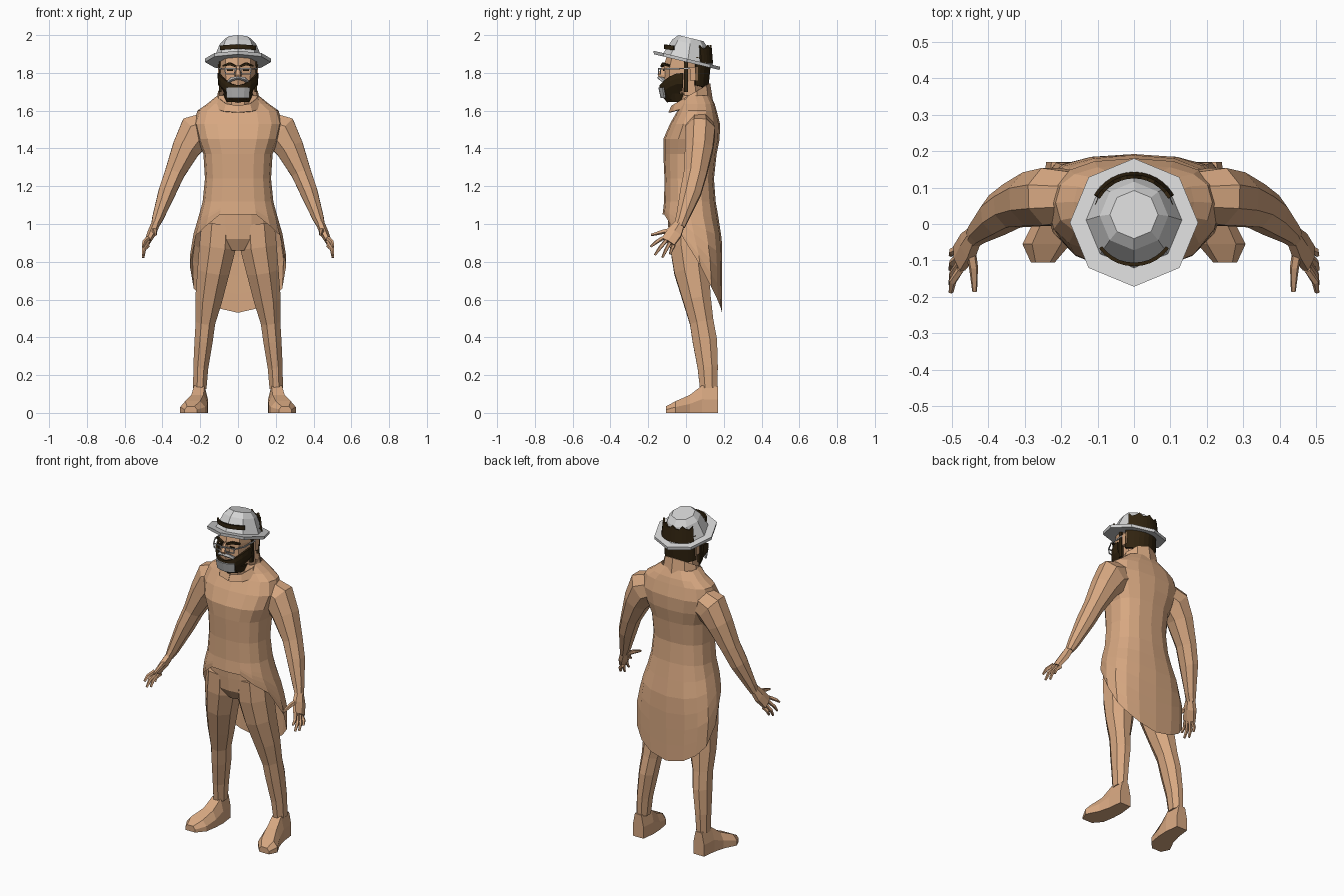
import bpy, bmesh
from math import sin, cos, pi, radians
from mathutils import Vector

if "Cube" in bpy.data.objects:
    bpy.data.objects.remove(bpy.data.objects["Cube"])


def material(name, rgb):
    m = bpy.data.materials.new(name)
    m.use_nodes = True
    m.diffuse_color = (*rgb, 1)
    m.node_tree.nodes["Principled BSDF"].inputs["Base Color"].default_value = (*rgb, 1)
    return m


skin = material("warm_skin", (.68, .39, .22))
dark = material("dark_brown_hair", (.03, .017, .005))
felt = material("light_grey_felt", (.66, .66, .66))
grey = material("silver_grey", (.5, .5, .5))


def loft(name, mat, rings, caps=True, closed=True, thick=0):
    """Join successive rings of points with flat quads."""
    bm = bmesh.new()
    vs = [[bm.verts.new(p) for p in r] for r in rings]
    n = len(vs[0])
    for a, b in zip(vs, vs[1:]):
        for i in range(n if closed else n - 1):
            j = (i + 1) % n
            bm.faces.new((a[i], a[j], b[j], b[i]))
    if caps and closed:
        bm.faces.new(vs[0])
        bm.faces.new(vs[-1])
    bmesh.ops.recalc_face_normals(bm, faces=bm.faces)
    me = bpy.data.meshes.new(name)
    bm.to_mesh(me)
    bm.free()
    me.materials.append(mat)
    ob = bpy.data.objects.new(name, me)
    bpy.context.collection.objects.link(ob)
    if thick:
        mod = ob.modifiers.new("thickness", "SOLIDIFY")
        mod.thickness = thick
        mod.offset = 0
    return ob


def tube(name, mat, path, n=6, mirror=1):
    """Path points are x, y, z, half depth, half width."""
    pts = [Vector(p[:3]) for p in path]
    rings = []
    for i, p in enumerate(path):
        t = (pts[min(i + 1, len(pts) - 1)] - pts[max(i - 1, 0)]).normalized()
        ref = Vector((0, 1, 0)) if abs(t.y) < .85 else Vector((0, 0, 1))
        u = (ref - t * ref.dot(t)).normalized()
        v = t.cross(u)
        ring = [pts[i] + u * p[3] * cos(2 * pi * (k + .5) / n) + v * p[4] * sin(2 * pi * (k + .5) / n)
                for k in range(n)]
        rings.append([(q.x * mirror, q.y, q.z) for q in ring])
    return loft(name, mat, rings)


def arc(name, mat, start, end, cols, rows, f, thick=0):
    """Open shell; f(angle, v) gives a point, v runs from 0 to 1."""
    angs = [radians(start + (end - start) * i / cols) for i in range(cols + 1)]
    return loft(name, mat, [[f(a, r / rows) for a in angs] for r in range(rows + 1)],
                False, False, thick)


def box(name, mat, centre, size):
    x, y, z = centre
    a, b, c = (s / 2 for s in size)
    return loft(name, mat, [[(x - a, y - b, z + h), (x + a, y - b, z + h),
                             (x + a, y + b, z + h), (x - a, y + b, z + h)] for h in (-c, c)])


# Coat: height, half width, front y, back y
body = [(.5, .23, 0, .19), (.66, .25, -.01, .19), (.82, .257, -.05, .192), (.95, .235, -.105, .188),
        (1.04, .208, -.125, .17), (1.12, .187, -.116, .157), (1.24, .175, -.114, .148),
        (1.37, .183, -.12, .162), (1.45, .215, -.12, .178), (1.53, .235, -.085, .18),
        (1.6, .215, -.045, .162), (1.635, .165, -.03, .152), (1.68, .11, -.03, .13)]


def body_point(a, z):
    lo, hi = next((p, q) for p, q in zip(body, body[1:]) if z <= q[0] + 1e-6)
    t = (z - lo[0]) / (hi[0] - lo[0])
    w, f, b = (lo[k] + (hi[k] - lo[k]) * t for k in (1, 2, 3))
    box_pow = lambda v: (abs(v) ** .8) * (1 if v > 0 else -1)
    return (w * box_pow(cos(a)), (f + b) / 2 + (b - f) / 2 * box_pow(sin(a)), z)


angles = [2 * pi * i / 16 for i in range(16)]
loft("torso", skin, [[body_point(a, r[0]) for a in angles] for r in body[5:]], caps=False)

# Hem by column, from the front round to the middle of the back
hem = [1.05, 1.05, .99, .94, .78, .66, .6, .555, .53]


def skirt_point(a, v):
    d = abs((round(a / (pi / 8)) + 4) % 16)
    bottom = hem[min(d, 16 - d)]
    return body_point(a, 1.12 + (bottom - 1.12) * v)


loft("coat_tail", skin, [[skirt_point(a, r / 6) for a in angles] for r in range(7)], caps=False)

# Pelvis
loft("pelvis", skin, [[(w * cos(a), .015 + d * sin(a), z) for a in angles]
                      for z, w, d in ((.86, .07, .07), (.92, .17, .105), (1.0, .19, .11), (1.1, .175, .115))])

# Collar standing round the neck
arc("collar", skin, -90, 270, 10, 1, lambda a, v: (
    (.125 - .018 * v) * cos(a), .025 + (.115 - .015 * v) * sin(a),
    1.62 + .03 * sin(a) + v * (.065 + .03 * sin(a))), .006)
tube("neck", skin, [(0, .03, 1.6, .08, .09), (0, .015, 1.76, .08, .085)], 8)

for s, side in ((1, "left"), (-1, "right")):
    # Arm and hand
    tube(side + "_arm", skin, [(.14, .075, 1.52, .07, .085), (.225, .075, 1.485, .085, .105),
                               (.275, .068, 1.4, .08, .08), (.335, .05, 1.27, .065, .057),
                               (.375, .025, 1.17, .06, .05), (.425, -.02, 1.03, .036, .032),
                               (.44, -.035, .99, .032, .022)], 8, s)
    tube(side + "_palm", skin, [(.437, -.033, 1.0, .03, .023), (.455, -.06, .955, .046, .024),
                                (.48, -.095, .905, .045, .016)], 6, s)
    tube(side + "_thumb", skin, [(.45, -.06, .97, .015, .015), (.44, -.12, .96, .013, .013),
                                 (.437, -.185, .942, .007, .007)], 5, s)
    for k, (y, z) in enumerate(((-.187, .88), (-.165, .835), (-.125, .822), (-.085, .84))):
        base = Vector((.476, -.125 + k * .02, .925 - k * .012))
        tip = Vector((.502, y, z))
        mid = base.lerp(tip, .55) + Vector((.008, 0, .003))
        tube(f"{side}_finger_{k + 1}", skin, [(*base, .011, .012), (*mid, .01, .011), (*tip, .006, .007)], 5, s)

    # Leg
    tube(side + "_leg", skin, [(.1, .015, 1.0, .11, .1), (.108, .015, .88, .107, .105),
                               (.13, .03, .75, .1, .092), (.155, .058, .6, .08, .077),
                               (.172, .083, .48, .068, .056), (.182, .1, .38, .07, .052),
                               (.197, .115, .24, .058, .043), (.202, .12, .13, .05, .038)], 8, s)

    # Foot sections: y, centre x, half width, height
    loft(side + "_foot", skin, [[(s * (x - w), y, 0), (s * (x + w), y, 0), (s * (x + w), y, h * .5),
                                 (s * (x + w * .6), y, h), (s * (x - w * .6), y, h), (s * (x - w), y, h * .5)]
                                for y, x, w, h in ((.17, .205, .036, .14), (.085, .205, .046, .145),
                                                   (.02, .215, .053, .095), (-.055, .24, .066, .062),
                                                   (-.105, .25, .033, .035))])

    # Ear, brow, eye and spectacles
    box(side + "_ear", skin, (s * .095, .04, 1.795), (.02, .04, .07))
    tube(side + "_eyebrow", dark, [(.014, -.127, 1.836, .01, .008), (.045, -.121, 1.848, .01, .01),
                                   (.078, -.09, 1.838, .008, .006)], 4, s)
    box(side + "_eye", dark, (s * .042, -.118, 1.815), (.03, .009, .012))
    frame = [(.012, -.145, 1.822), (.07, -.135, 1.822), (.066, -.135, 1.795), (.02, -.145, 1.795)]
    for k in range(4):
        tube(f"{side}_spectacle_rim_{k + 1}", grey,
             [(*frame[k], .003, .004), (*frame[(k + 1) % 4], .003, .004)], 4, s)
    tube(side + "_spectacle_temple", grey, [(.07, -.135, 1.82, .004, .004), (.099, -.08, 1.822, .005, .004),
                                            (.102, .03, 1.824, .005, .004)], 4, s)
    # Sideburn
    box(side + "_sideburn", dark, (s * .094, .0, 1.785), (.014, .022, .17))

# Head: z, half width, front y, back y
loft("head", skin, [[(w * cos(a), (f + b) / 2 + (b - f) / 2 * sin(a), z) for a in angles[::2] + []]
                    for z, w, f, b in ((1.66, .05, -.105, 0), (1.7, .078, -.113, .07), (1.76, .09, -.12, .09),
                                       (1.83, .095, -.118, .1), (1.9, .095, -.1, .1))])
loft("nose", skin, [[(-w, y + .04, z), (-w * .6, y, z), (w * .6, y, z), (w, y + .04, z)]
                    for z, w, y in ((1.775, .02, -.143), (1.79, .02, -.15), (1.84, .009, -.124))])


# Beard, shorter over the mouth and rising to the cheeks
def beard_point(a, v):
    top = 1.735 + .065 * abs(cos(a)) ** 2
    low = 1.645 + .045 * abs(cos(a)) ** 2
    r = .062 + .04 * min(1, v * 1.8)
    return (r * cos(a), -.025 + (r + .007) * sin(a), low + (top - low) * v)


arc("beard", dark, -185, 5, 10, 4, beard_point, .012)
loft("beard_underside", dark, [[(r * cos(a), -.03 + r * sin(a), z) for a in angles]
                               for z, r in ((1.645, .06), (1.69, .08))])
arc("chin_streak", grey, -125, -55, 4, 2, lambda a, v: (
    (.1 + .008 * v) * cos(a), -.027 + (.103 + .012 * v) * sin(a), 1.668 + .055 * v), .009)
tube("moustache", grey, [(-.06, -.102, 1.745, .012, .006), (-.03, -.131, 1.768, .013, .011),
                         (0, -.141, 1.774, .012, .009), (.03, -.131, 1.768, .013, .011),
                         (.06, -.102, 1.745, .012, .006)], 5)
box("spectacle_bridge", grey, (0, -.146, 1.82), (.03, .006, .006))

# Hair at the nape, and locks showing through the hat
arc("back_hair", dark, 15, 165, 10, 3, lambda a, v: (
    .104 * cos(a), .025 + (.085 + .015 * v) * sin(a), 1.705 + .03 * abs(cos(a)) + .15 * v), .014)


def jag(a):
    return .012 * cos(a * 12)


arc("rear_lock", dark, 32, 148, 12, 1, lambda a, v: (
    (.125 - .01 * v) * cos(a), .008 + (.13 - .008 * v) * sin(a),
    1.85 + v * (.085 + jag(a))), .01)
arc("front_lock", dark, -145, -35, 10, 1, lambda a, v: (
    .112 * cos(a), -.001 + .11 * sin(a), 1.912 + .014 * abs(sin(a)) + v * .024), .01)


# Hat: octagonal rings leaning back
def hat_ring(z, r, yc):
    ring = []
    for k in range(8):
        y = yc + r * sin(k * pi / 4)
        ring.append((r * cos(k * pi / 4), y, z - .24 * y))
    return ring


loft("hat_brim", felt, [hat_ring(1.858, .174, .004), hat_ring(1.876, .176, .004)])
loft("hat_crown", felt, [hat_ring(1.87, .134, .01), hat_ring(1.915, .114, .016),
                         hat_ring(1.96, .094, .022), hat_ring(1.99, .066, .026)])
